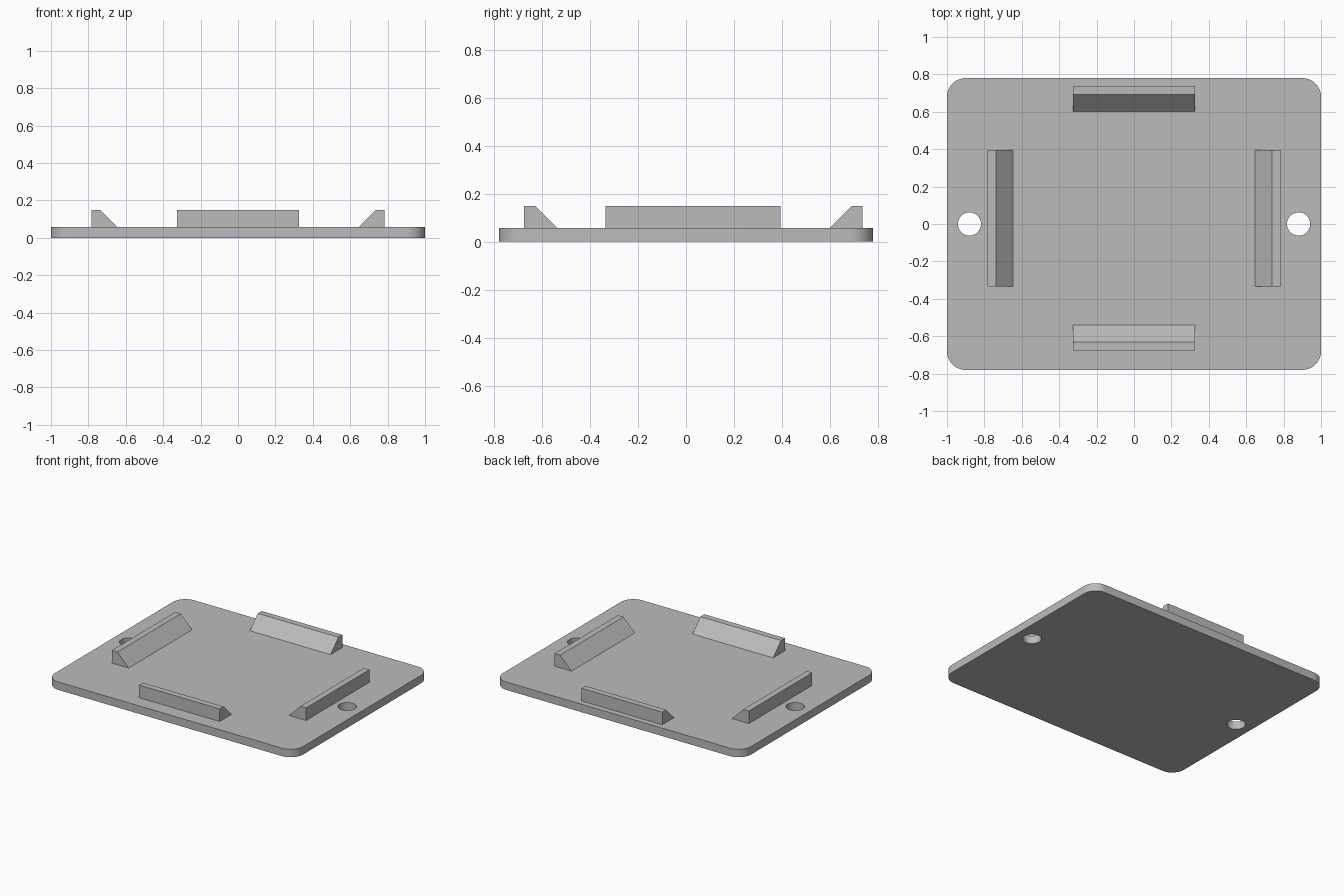
import bpy, bmesh
from math import pi, sin, cos
from mathutils import Vector

cube = bpy.data.objects.get("Cube")
if cube:
    bpy.data.objects.remove(cube, do_unlink=True)

grey = bpy.data.materials.new("plain grey")
grey.use_nodes = True
colour = (0.5, 0.5, 0.5, 1)
grey.diffuse_color = colour
grey.node_tree.nodes["Principled BSDF"].inputs["Base Color"].default_value = colour

THICK, TOP = 0.058, 0.15


def finish(bm, name):
    bmesh.ops.recalc_face_normals(bm, faces=bm.faces)
    mesh = bpy.data.meshes.new(name)
    bm.to_mesh(mesh)
    bm.free()
    mesh.materials.append(grey)
    obj = bpy.data.objects.new(name, mesh)
    bpy.context.collection.objects.link(obj)
    return obj


def extrude(bm, faces, offset):
    new = bmesh.ops.extrude_face_region(bm, geom=faces)["geom"]
    verts = [v for v in new if isinstance(v, bmesh.types.BMVert)]
    bmesh.ops.translate(bm, verts=verts, vec=offset)


def arc(cx, cy, r, start, sweep, steps):
    return [(cx + r * cos(start + sweep * i / steps),
             cy + r * sin(start + sweep * i / steps), 0) for i in range(steps + 1)]


# Base plate: rounded rectangle with two screw holes
hx, hy, r = 1.0, 0.78, 0.1
outline = []
for i, (sx, sy) in enumerate([(1, 1), (-1, 1), (-1, -1), (1, -1)]):
    outline += arc(sx * (hx - r), sy * (hy - r), r, i * pi / 2, pi / 2, 12)
loops = [outline] + [arc(s * 0.88, 0, 0.062, 0, 2 * pi, 40)[:-1] for s in (-1, 1)]

bm = bmesh.new()
edges = []
for loop in loops:
    vs = [bm.verts.new(p) for p in loop]
    edges += [bm.edges.new((vs[i - 1], vs[i])) for i in range(len(vs))]
bmesh.ops.triangle_fill(bm, edges=edges, use_beauty=True, normal=(0, 0, 1))
extrude(bm, bm.faces[:], (0, 0, THICK))
plate = finish(bm, "base_plate")
bpy.context.view_layer.objects.active = plate
plate.select_set(True)
bpy.ops.object.shade_smooth_by_angle(angle=pi / 6)


# Retaining ridge: flat top, upright outer side, slope down to the centre
def ridge(name, outward, outer, start, end):
    out = Vector(outward)
    along = Vector((abs(out.y), abs(out.x), 0))
    profile = [(outer, THICK), (outer, TOP), (outer - 0.045, TOP), (outer - 0.136, THICK)]
    bm = bmesh.new()
    face = bm.faces.new([bm.verts.new(out * d + along * start + Vector((0, 0, z)))
                         for d, z in profile])
    extrude(bm, [face], along * (end - start))
    finish(bm, name)


ridge("left_ridge", (1, 0, 0), 0.783, -0.335, 0.395)
ridge("right_ridge", (-1, 0, 0), 0.783, -0.335, 0.395)
ridge("back_ridge", (0, 1, 0), 0.737, -0.325, 0.325)
ridge("front_ridge", (0, -1, 0), 0.675, -0.325, 0.325)
